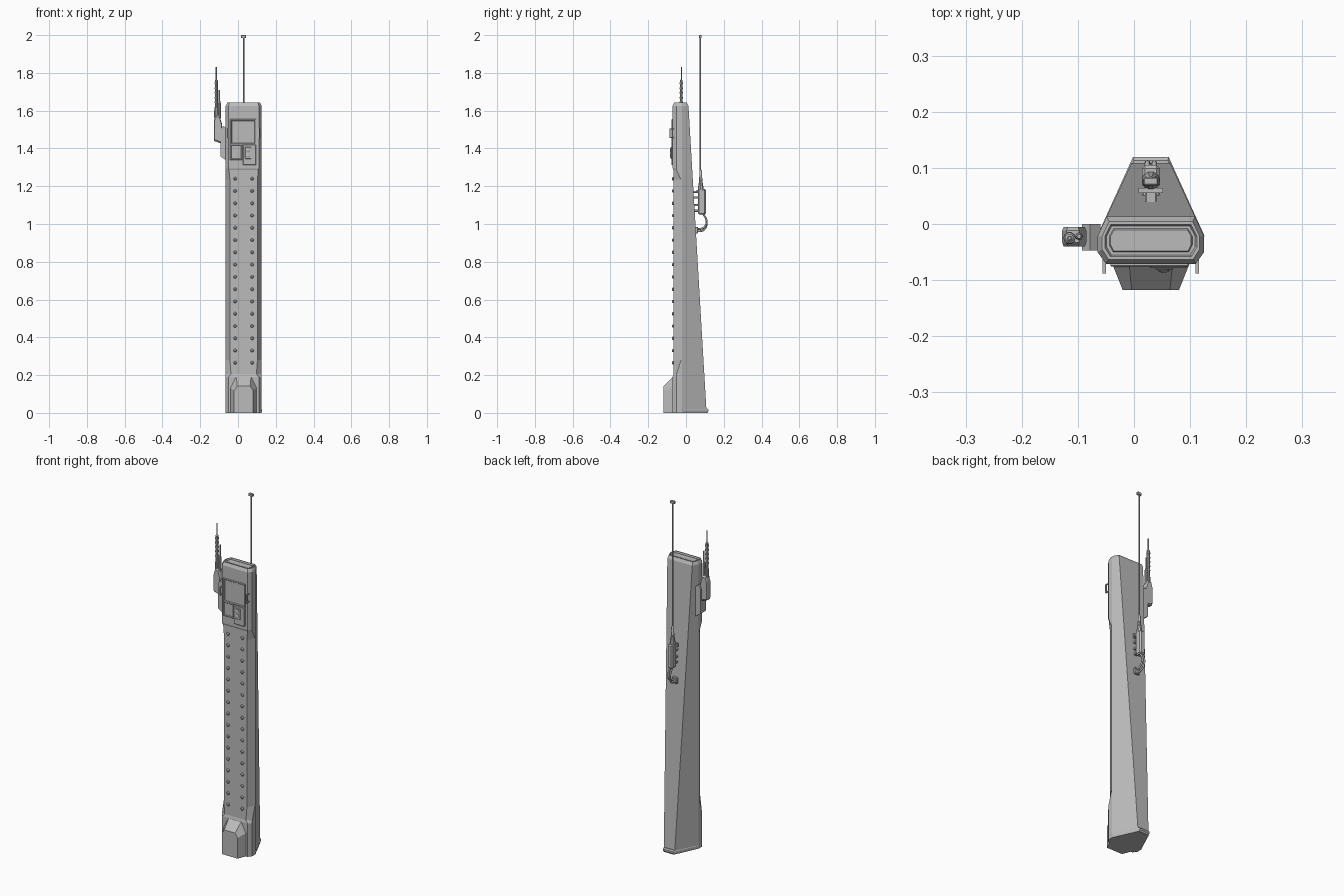
import bpy, bmesh, math
from mathutils import Vector, Matrix

cube = bpy.data.objects.get("Cube")
if cube:
    bpy.data.objects.remove(cube)

grey = bpy.data.materials.new("plain grey")
grey.use_nodes = True
grey.diffuse_color = (0.5, 0.5, 0.5, 1)
grey.node_tree.nodes["Principled BSDF"].inputs["Base Color"].default_value = (0.5, 0.5, 0.5, 1)

CX = 0.03  # the tower body is centred on this x


def finish(name, bm, smooth=False):
    bmesh.ops.recalc_face_normals(bm, faces=bm.faces)
    mesh = bpy.data.meshes.new(name)
    bm.to_mesh(mesh)
    bm.free()
    mesh.materials.append(grey)
    obj = bpy.data.objects.new(name, mesh)
    bpy.context.collection.objects.link(obj)
    if smooth:
        bpy.ops.object.select_all(action='DESELECT')
        obj.select_set(True)
        bpy.context.view_layer.objects.active = obj
        bpy.ops.object.shade_smooth_by_angle(angle=math.radians(35))
    return obj


def loft(name, rings, smooth=False):
    """Skin a list of equal rings of points and cap both ends."""
    bm = bmesh.new()
    rows = [[bm.verts.new(p) for p in ring] for ring in rings]
    for a, b in zip(rows, rows[1:]):
        for i in range(len(a)):
            j = (i + 1) % len(a)
            bm.faces.new((a[i], a[j], b[j], b[i]))
    bm.faces.new(rows[0])
    bm.faces.new(rows[-1])
    return finish(name, bm, smooth)


def box(name, x, y, z, bevel=0.0):
    bm = bmesh.new()
    bmesh.ops.create_cube(bm, size=1)
    for v in bm.verts:
        v.co = [(r[0] + r[1]) / 2 + c * (r[1] - r[0]) for r, c in zip((x, y, z), v.co)]
    if bevel:
        bmesh.ops.bevel(bm, geom=bm.edges[:], offset=bevel, segments=1, affect='EDGES')
    return finish(name, bm)


def lathe(name, x, y, profile, sides=10):
    """Turn (radius, z) steps around a vertical axis."""
    turn = [math.tau * i / sides for i in range(sides)]
    return loft(name, [[(x + r * math.cos(a), y + r * math.sin(a), z) for a in turn]
                       for r, z in profile], True)


def stud(name, centre, radius, depth, sides=10):
    """A short domed pin along y."""
    turn = [math.tau * i / sides for i in range(sides)]
    x, y, z = centre
    return loft(name, [[(x + r * radius * math.cos(a), y + d * depth, z + r * radius * math.sin(a))
                        for a in turn] for r, d in ((1, 0), (1, -0.5), (0.55, -1))], True)


def tube(name, points, radius):
    curve = bpy.data.curves.new(name, 'CURVE')
    curve.dimensions = '3D'
    curve.bevel_depth, curve.bevel_resolution, curve.resolution_u = radius, 2, 6
    curve.use_fill_caps = True
    spline = curve.splines.new('BEZIER')
    spline.bezier_points.add(len(points) - 1)
    for bp, p in zip(spline.bezier_points, points):
        bp.co = p
        bp.handle_left_type = bp.handle_right_type = 'AUTO'
    curve.materials.append(grey)
    obj = bpy.data.objects.new(name, curve)
    bpy.context.collection.objects.link(obj)
    return obj


# Tower body: wide front, tapering rear cut by one sloping back plane
def back_y(z):
    return 0.109 - 0.059 * z


def section(z, front_half, front_y, side_y, inset=0.0, slope_z=None):
    yb = back_y(z if slope_z is None else slope_z)
    half_back = 0.095 - (yb + 0.022) * 0.464
    half = [(front_half, front_y), (0.095, side_y), (0.095, -0.022), (half_back, yb)]
    half = [(x - inset * (0.6 if i == 0 or i == 3 else 1),
             y + inset * (1, 0.6, 0, -1)[i]) for i, (x, y) in enumerate(half)]
    ring = half + [(-x, y) for x, y in reversed(half)]
    return [(CX + x, y, z) for x, y in ring]


WIDE = (0.08, -0.071, -0.05)
SLIM = (0.073, -0.067, -0.026)
loft("tower_body", [
    section(0, *WIDE), section(0.19, *WIDE), section(0.205, 0.067, -0.067, -0.05),
    section(0.28, *SLIM), section(1.235, *SLIM),
    section(1.285, 0.077, -0.067, -0.05), section(1.295, *WIDE), section(1.625, *WIDE),
    section(1.642, *WIDE, inset=0.008), section(1.642, *WIDE, inset=0.013),
    section(1.634, *WIDE, inset=0.016), section(1.634, *WIDE, inset=0.021),
    section(1.638, *WIDE, inset=0.023)])

# Rear skirt around the foot of the tower
skirt = [(-0.066, -0.022), (0.126, -0.022), (0.062, 0.119), (-0.002, 0.119)]
loft("base_skirt", [[(CX + (x - CX) * s, y * s, z) for x, y in skirt]
                    for s, z in ((0.95, 0), (1, 0.008), (1, 0.018), (0.95, 0.024))])


# Front foot: outer outline stepping in to a flat toe
def arch(half, shoulder, crown, top, y):
    pts = [(half, 0), (half, shoulder), (crown, top)]
    return [(CX + x, y, z) for x, z in pts + [(-x, z) for x, z in reversed(pts)]]


loft("front_foot", [arch(0.07, 0.135, 0.042, 0.192, -0.068), arch(0.066, 0.13, 0.038, 0.182, -0.078),
                    arch(0.05, 0.118, 0.034, 0.142, -0.118)])

# Two columns of rivets down the front
for row in range(16):
    for side in (-1, 1):
        stud("front_rivet", (CX + side * 0.045, -0.066, 0.265 + row * 0.065), 0.009, 0.009)


# Head panel: framed screen, cover and button block
def framed(name, x, z, y, rim, depth):
    def rect(inset, yy):
        return [(a, yy, b) for a, b in ((x[0] + inset, z[0] + inset), (x[1] - inset, z[0] + inset),
                                        (x[1] - inset, z[1] - inset), (x[0] + inset, z[1] - inset))]
    loft(name, [rect(0, -0.07), rect(0, y + 0.002), rect(0.002, y),
                rect(rim, y), rect(rim + 0.003, y + depth)])


framed("screen", (-0.042, 0.096), (1.42, 1.555), -0.076, 0.006, 0.004)
framed("lower_cover", (-0.042, 0.024), (1.34, 1.424), -0.076, 0.005, 0.003)
box("button_block", (0.026, 0.096), (-0.078, -0.068), (1.312, 1.42), 0.003)
box("button_plate", (0.037, 0.07), (-0.081, -0.076), (1.345, 1.408), 0.002)
for z in (1.362, 1.39):
    stud("round_button", (0.053, -0.08, z), 0.011, 0.006, 12)

# Grab handles on both front corners of the head
for side in (-1, 1):
    x = CX + side * 0.083
    xs = (x - 0.003, x + 0.003)
    box("handle_grip", xs, (-0.088, -0.082), (1.455, 1.505))
    for z in (1.455, 1.499):
        box("handle_leg", xs, (-0.086, -0.06), (z, z + 0.006))

# Side radio: wedge bracket, casing, shoulder and aerials
bracket = [(-0.06, 1.335), (-0.093, 1.358), (-0.093, 1.5), (-0.078, 1.52), (-0.06, 1.505)]
loft("side_bracket", [[(x, y, z) for x, z in bracket] for y in (-0.047, 0.0)])
casing = [(-0.085, 1.425), (-0.128, 1.44), (-0.128, 1.545), (-0.12, 1.575), (-0.098, 1.575), (-0.085, 1.53)]
loft("side_radio", [[(-0.107 + (x + 0.107) * s, y, 1.5 + (z - 1.5) * s) for x, z in casing]
                    for s, y in ((0.88, -0.04), (1, -0.033), (1, -0.012), (0.88, -0.005))])
lathe("side_aerial_sleeve", -0.115, -0.025, [(0.011, 1.565), (0.011, 1.6), (0.008, 1.62), (0.008, 1.76), (0.004, 1.765)])
lathe("side_aerial_tip", -0.115, -0.025, [(0.003, 1.76), (0.003, 1.83)], 6)
lathe("side_short_aerial", -0.098, -0.022, [(0.007, 1.56), (0.007, 1.64), (0.004, 1.65), (0.004, 1.71)], 8)
for i in range(5):
    z = 1.64 + i * 0.025
    lathe("aerial_collar", -0.115, -0.025, [(0.01, z), (0.01, z + 0.008)], 8)

# Rear mast: casing on standoff pins, tapered socket, rod and tip
box("mast_casing", (0.014, 0.046), (0.064, 0.105), (1.05, 1.185), 0.006)
lathe("mast_socket", CX, 0.078, [(0.016, 1.18), (0.014, 1.2), (0.009, 1.23), (0.007, 1.28), (0.004, 1.285)])
lathe("mast_rod", CX, 0.076, [(0.004, 1.27), (0.004, 1.99)], 8)
box("mast_tip", (CX - 0.013, CX + 0.013), (0.069, 0.083), (1.984, 2.0), 0.002)
for z in (1.07, 1.1, 1.14, 1.17):
    box("standoff_pin", (0.02, 0.04), (0.03, 0.066), (z - 0.006, z + 0.006), 0.002)
box("mast_knob", (0.008, 0.052), (0.055, 0.064), (1.165, 1.18))

# Cables looping from the casing back into the tower
for x, drop in ((0.024, 0.0), (0.036, 0.012)):
    tube("mast_cable", [(x, 0.09, 1.055), (x, 0.108, 1.02), (x, 0.1, 0.975 + drop),
                        (x, 0.075, 0.962 + drop), (x, 0.045, 0.965 + drop)], 0.005)
box("cable_port", (0.014, 0.046), (0.04, 0.064), (0.95, 0.985), 0.003)
